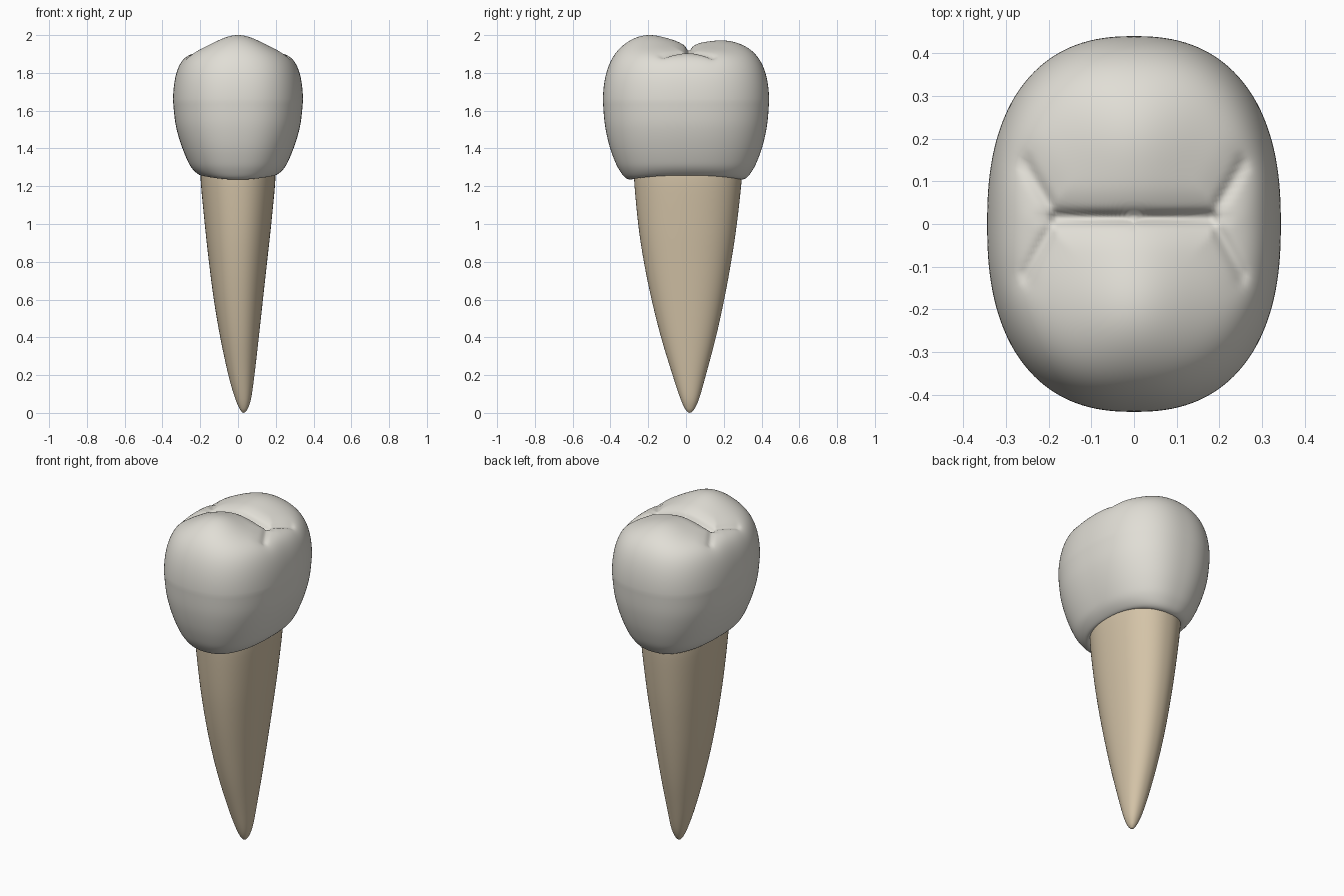
import bpy, bmesh, math
from mathutils import Vector

if "Cube" in bpy.data.objects:
    bpy.data.objects.remove(bpy.data.objects["Cube"])

SEG = 144


def material(name, rgb):
    m = bpy.data.materials.new(name)
    m.diffuse_color = (*rgb, 1)
    m.use_nodes = True
    m.node_tree.nodes["Principled BSDF"].inputs["Base Color"].default_value = m.diffuse_color
    return m


def unit_ring(power):
    """Rounded-box outline with half widths of 1."""
    pts = []
    for i in range(SEG):
        a = 2 * math.pi * i / SEG
        c, s = math.cos(a), math.sin(a)
        r = (abs(c) ** power + abs(s) ** power) ** (-1 / power)
        pts.append((c * r, s * r))
    return pts


def smooth_path(keys, steps):
    """Catmull-Rom interpolation through tuples of values."""
    out = []
    for i in range(len(keys) - 1):
        p = [keys[max(i - 1, 0)], keys[i], keys[i + 1], keys[min(i + 2, len(keys) - 1)]]
        for k in range(steps):
            t = k / steps
            out.append([0.5 * (2 * b + (c - a) * t + (2 * a - 5 * b + 4 * c - d) * t * t
                               + (3 * b - a - 3 * c + d) * t ** 3) for a, b, c, d in zip(*p)])
    return out + [list(keys[-1])]


def loft(name, rings, mat, end_point):
    """Skin a stack of rings, cap the first and close the last to a point."""
    bm = bmesh.new()
    rows = [[bm.verts.new(p) for p in ring] for ring in rings]
    for lo, hi in zip(rows, rows[1:]):
        for i in range(SEG):
            j = (i + 1) % SEG
            bm.faces.new((lo[i], lo[j], hi[j], hi[i]))
    tip = bm.verts.new(end_point)
    for i in range(SEG):
        bm.faces.new((rows[-1][i], rows[-1][(i + 1) % SEG], tip))
    bm.faces.new(rows[0][::-1])
    bmesh.ops.recalc_face_normals(bm, faces=bm.faces)
    me = bpy.data.meshes.new(name)
    bm.to_mesh(me)
    bm.free()
    me.materials.append(mat)
    for f in me.polygons:
        f.use_smooth = True
    ob = bpy.data.objects.new(name, me)
    bpy.context.collection.objects.link(ob)


# Chewing surface: shoulder dome, two cusps and a forked groove
RX, RY, MID, DOME = 0.344, 0.44, 1.65, 0.25
FORK = [((-0.18, 0.015), (0.18, 0.015), 1.0)]
for sx in (-1, 1):
    for y in (-0.12, 0.14):
        FORK.append(((sx * 0.18, 0.015), (sx * 0.255, y), 0.45))


def groove(x, y):
    depth = 0
    for a, b, amount in FORK:
        a, b, p = Vector(a), Vector(b), Vector((x, y))
        t = max(0, min(1, (p - a).dot(b - a) / (b - a).length_squared))
        d = (p - a.lerp(b, t)).length
        cut = 0.025 * math.exp(-(d / 0.015) ** 2) + 0.02 * math.exp(-(d / 0.045) ** 2)
        depth = max(depth, amount * cut)
    return depth


def cusp(x, y, cy, height):
    return height * math.exp(-x * x / (2 * 0.13 ** 2) - (y - cy) ** 2 / (2 * 0.14 ** 2))


def top_height(x, y, rho):
    w = math.sqrt(max(0, 1 - rho ** 8))
    return MID + w * (DOME + cusp(x, y, -0.2, 0.099) + cusp(x, y, 0.2, 0.07) - groove(x, y))


# Crown walls: z, half width x, half width y
walls = [(1.26, 0.17, 0.25), (1.238, 0.19, 0.285), (1.245, 0.212, 0.318), (1.28, 0.245, 0.348),
         (1.33, 0.270, 0.375), (1.42, 0.302, 0.407), (1.53, 0.331, 0.43), (MID, RX, RY)]
outline = unit_ring(2.4)
crown = []
for z, rx, ry in smooth_path(walls, 5)[:-1]:
    fade = max(0, (1.45 - z) / 0.21)
    # neck line rises on the two narrow sides
    crown.append([(u * rx, v * ry, z + 0.02 * fade * (u * u - v * v * 0.1)) for u, v in outline])
N = 60
for k in range(N, 0, -1):
    rho = math.sin(math.pi / 2 * k / N)
    crown.append([(u * rho * RX, v * rho * RY, top_height(u * rho * RX, v * rho * RY, rho))
                  for u, v in outline])
loft("crown", crown, material("enamel white", (0.75, 0.73, 0.67)), (0, 0, top_height(0, 0, 0)))

# Root: z, half width x, half width y, centre x, centre y
taper = [(1.32, 0.19, 0.28, 0, 0.01), (1.24, 0.198, 0.285, 0, 0.01), (1.0, 0.176, 0.261, 0, 0.008),
         (0.8, 0.154, 0.231, 0, 0.008), (0.6, 0.13, 0.192, 0.002, 0.01),
         (0.4, 0.102, 0.145, 0.008, 0.013), (0.2, 0.069, 0.088, 0.018, 0.017),
         (0.08, 0.043, 0.051, 0.027, 0.02), (0.025, 0.023, 0.027, 0.03, 0.02),
         (0.004, 0.009, 0.01, 0.03, 0.02)]
root = [[(cx + u * rx, cy + v * ry, z) for u, v in unit_ring(2.2)]
        for z, rx, ry, cx, cy in smooth_path(taper, 5)]
loft("root", root, material("dentine tan", (0.66, 0.55, 0.39)), (0.03, 0.02, 0))
